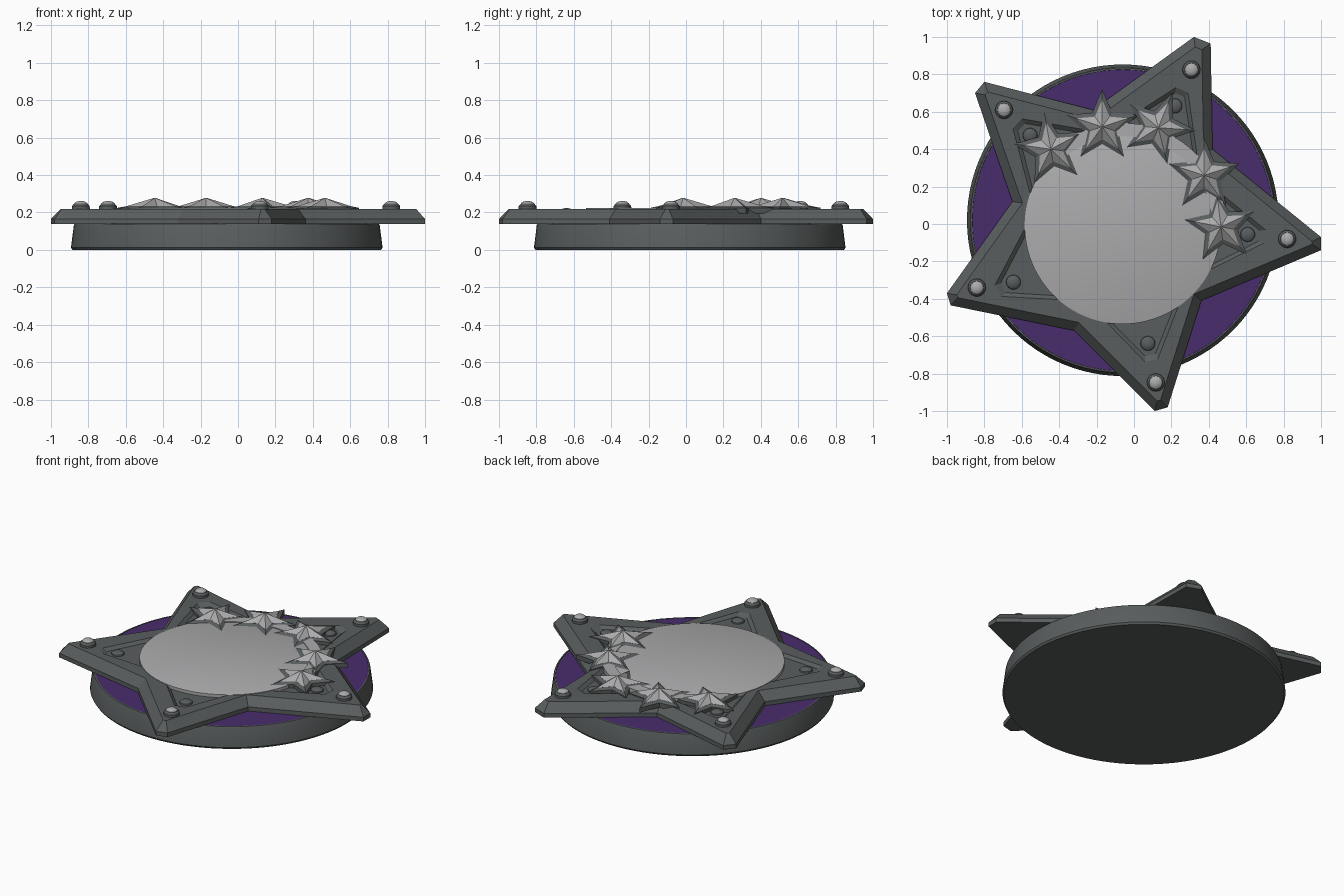
import bpy, bmesh, math
from mathutils import Vector

if "Cube" in bpy.data.objects:
    bpy.data.objects.remove(bpy.data.objects["Cube"])

CX, CY = -0.06, 0.02


def material(name, rgb):
    m = bpy.data.materials.new(name)
    m.diffuse_color = (*rgb, 1)
    m.use_nodes = True
    m.node_tree.nodes["Principled BSDF"].inputs["Base Color"].default_value = m.diffuse_color
    return m


DARK = material("dark grey", (0.10, 0.11, 0.11))
LIGHT = material("light grey", (0.41, 0.41, 0.42))
PURPLE = material("purple", (0.066, 0.026, 0.15))


def stack(name, loops, mats, rule=None, smooth=False):
    """Skin a stack of equal-length point loops and cap both ends."""
    bm = bmesh.new()
    rings = [[bm.verts.new(p) for p in lp] for lp in loops]
    n = len(rings[0])
    for a, b in zip(rings, rings[1:]):
        for i in range(n):
            j = (i + 1) % n
            bm.faces.new((a[i], a[j], b[j], b[i]))
    bm.faces.new(rings[0][::-1])
    top = bm.faces.new(rings[-1])
    if rule is not None:
        top.material_index = rule
    bmesh.ops.recalc_face_normals(bm, faces=bm.faces)
    me = bpy.data.meshes.new(name)
    bm.to_mesh(me)
    bm.free()
    for m in mats:
        me.materials.append(m)
    ob = bpy.data.objects.new(name, me)
    bpy.context.collection.objects.link(ob)
    if smooth:
        bpy.ops.object.select_all(action='DESELECT')
        ob.select_set(True)
        bpy.context.view_layer.objects.active = ob
        bpy.ops.object.shade_smooth_by_angle(angle=math.radians(35))
    return ob


def circle(x, y, r, z, n):
    return [(x + r * math.cos(2 * math.pi * i / n),
             y + r * math.sin(2 * math.pi * i / n), z) for i in range(n)]


def lathe(name, x, y, profile, mats, n=24, rule=None):
    return stack(name, [circle(x, y, r, z, n) for r, z in profile], mats, rule, True)


# round base with a purple top inside a thin dark rim
lathe("base", CX, CY, [(0.825, 0), (0.833, 0.012), (0.818, 0.13), (0.814, 0.139),
                       (0.806, 0.14), (0.805, 0.138)], [DARK, PURPLE], 96, 1)

# big star outline, counter-clockwise: blunt tip pair, then inner corner
outline = [(1.0, -0.14), (1.0, -0.07), (0.42, 0.40), (0.41, 0.965), (0.32, 1.0),
           (-0.22, 0.61), (-0.80, 0.76), (-0.85, 0.70), (-0.65, 0.12),
           (-1.0, -0.37), (-0.98, -0.435), (-0.32, -0.57), (0.11, -1.0),
           (0.18, -0.98), (0.36, -0.41)]


def inset(pts, d):
    out = []
    for i, p in enumerate(pts):
        p = Vector(p)
        e1 = (p - Vector(pts[i - 1])).normalized()
        e2 = (Vector(pts[(i + 1) % len(pts)]) - p).normalized()
        n1, n2 = Vector((-e1.y, e1.x)), Vector((-e2.y, e2.x))
        out.append(p + (n1 + n2) * d / (1 + n1.dot(n2)))
    return out


def lift(pts, z):
    return [(p[0], p[1], z) for p in pts]


TIP = -6.5  # direction of the first arm, degrees


def arm_point(k, along, across=0.0):
    a = math.radians(TIP + 72 * k)
    return (CX + along * math.cos(a) - across * math.sin(a),
            CY + along * math.sin(a) + across * math.cos(a))


def panel(r, half, inner):
    pts = []
    for k in range(5):
        pts += [arm_point(k, r, -half), arm_point(k, r, half), arm_point(k + 0.5, inner)]
    return pts


# star plate: upright edge, chamfer, flat border, sunken panel
stack("star_plate", [lift(outline, 0.138), lift(outline, 0.165),
                     lift(inset(outline, 0.048), 0.22),
                     lift(panel(0.765, 0.035, 0.475), 0.22),
                     lift(panel(0.735, 0.028, 0.455), 0.203)], [DARK])

# central disc
lathe("centre_disc", CX, -0.01, [(0.525, 0.19), (0.525, 0.223), (0.52, 0.225)], [LIGHT], 96)

# rivets on each arm: capped one near the tip, plain one in the panel
for k in range(5):
    x, y = arm_point(k, 0.885)
    if k == 3:
        x, y = -0.84, -0.34
    elif k == 2:
        x, y = -0.695, 0.61
    lathe("tip_rivet_collar", x, y, [(0.048, 0.21), (0.047, 0.235), (0.036, 0.247)], [DARK])
    lathe("tip_rivet_cap", x, y, [(0.036, 0.24), (0.035, 0.249), (0.025, 0.257), (0.010, 0.261)],
          [LIGHT], 12)
    x, y = arm_point(k, 0.672)
    lathe("panel_rivet", x, y, [(0.04, 0.20), (0.037, 0.211), (0.026, 0.219), (0.010, 0.223)], [DARK])

# light band joining the small stars
band = [(CX + r * math.cos(math.radians(a)), -0.01 + r * math.sin(math.radians(a)))
        for r, degs in ((0.55, range(0, 136, 5)), (0.48, range(135, -1, -5))) for a in degs]
stack("star_band", [lift(band, 0.20), lift(band, 0.230)], [LIGHT])


def small_star(name, x, y, turn, rim, base, apex, mat):
    def ring(s, z):
        pts = []
        for i in range(10):
            r = rim * s * (1 if i % 2 == 0 else 0.46)
            a = math.radians(turn + 36 * i)
            pts.append((x + r * math.cos(a), y + r * math.sin(a), z))
        return pts
    stack(name, [ring(1, base - 0.03), ring(1, base), ring(0.02, apex)], [mat])


# five ridged small stars: dark backing and light faceted front
for x, y, turn in ((-0.445, 0.40, 100), (-0.17, 0.52, 90), (0.13, 0.515, 68),
                   (0.375, 0.26, 90), (0.465, -0.015, 97)):
    small_star("small_star_back", x, y, turn, 0.20, 0.225, 0.262, DARK)
    small_star("small_star_front", x, y, turn, 0.145, 0.236, 0.278, LIGHT)
